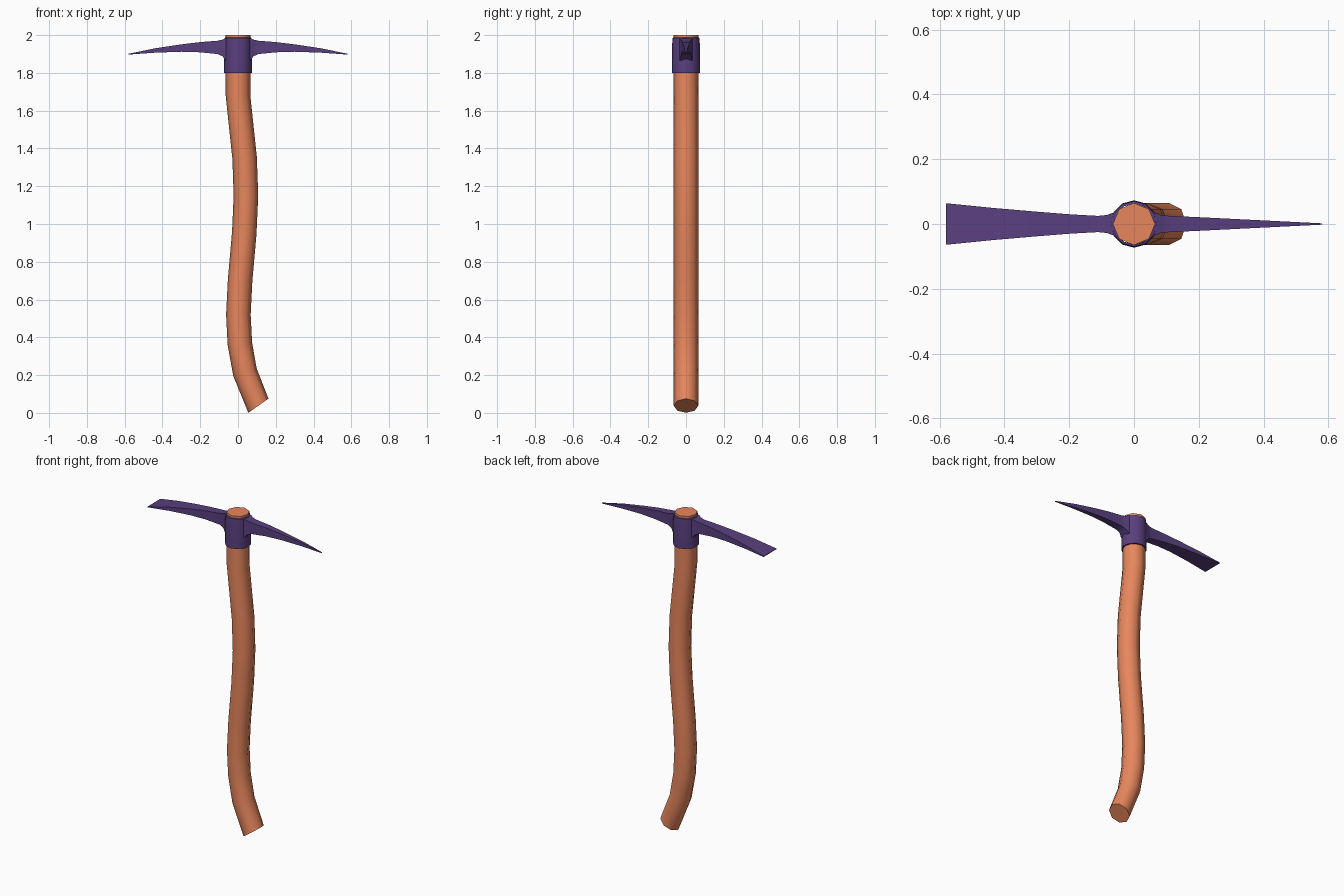
import bpy, bmesh, math
from mathutils import Vector

if "Cube" in bpy.data.objects:
    bpy.data.objects.remove(bpy.data.objects["Cube"])


def material(name, color):
    m = bpy.data.materials.new(name)
    m.diffuse_color = (*color, 1)
    m.use_nodes = True
    m.node_tree.nodes["Principled BSDF"].inputs["Base Color"].default_value = m.diffuse_color
    return m


def loft(bm, rings, caps=True):
    """Skin a list of equal-length point rings."""
    vs = [[bm.verts.new(p) for p in ring] for ring in rings]
    n = len(vs[0])
    for a, b in zip(vs, vs[1:]):
        for i in range(n):
            j = (i + 1) % n
            bm.faces.new((a[i], a[j], b[j], b[i]))
    if caps:
        bm.faces.new(vs[0])
        bm.faces.new(vs[-1])


def finish(bm, name, mat, angle):
    bmesh.ops.recalc_face_normals(bm, faces=bm.faces)
    me = bpy.data.meshes.new(name)
    bm.to_mesh(me)
    bm.free()
    ob = bpy.data.objects.new(name, me)
    bpy.context.collection.objects.link(ob)
    me.materials.append(mat)
    bpy.ops.object.select_all(action='DESELECT')
    ob.select_set(True)
    bpy.context.view_layer.objects.active = ob
    bpy.ops.object.shade_smooth_by_angle(angle=math.radians(angle))
    return ob


def circle(r, n, z):
    return [(r * math.cos(i * math.tau / n), r * math.sin(i * math.tau / n), z)
            for i in range(n)]


wood = material("wood", (0.80, 0.24, 0.11))
metal = material("metal", (0.10, 0.05, 0.21))

# Handle: octagonal tube, (centre x, centre z, ring tilt in degrees)
path = [(0, 2.0, 0), (0, 1.68, 2), (0.035, 1.35, 5), (0.042, 1.15, 0),
        (0.033, 0.95, -5), (0.011, 0.7, -5), (0.002, 0.52, 0),
        (0.010, 0.365, 6), (0.037, 0.215, 18), (0.108, 0.038, 35)]
rings = []
for cx, cz, tilt in path:
    t = math.radians(tilt)
    rings.append([Vector((cx + x * math.cos(t), y, cz + x * math.sin(t)))
                  for x, y, _ in circle(0.065, 8, 0)])
bm = bmesh.new()
loft(bm, rings)
finish(bm, "handle", wood, 50)

# Collar: twelve-sided sleeve around the top of the handle
bm = bmesh.new()
loft(bm, [circle(0.063, 12, 1.8), circle(0.073, 12, 1.8), circle(0.073, 12, 1.955),
          circle(0.070, 12, 1.985), circle(0.063, 12, 1.988)], caps=False)
finish(bm, "collar", metal, 40)

# Blades: rectangular sections (distance, bottom z, top z, half width)
root = [(0.05, 1.855, 1.985, 0.036), (0.068, 1.868, 1.983, 0.034),
        (0.082, 1.888, 1.976, 0.028), (0.11, 1.90, 1.97, 0.025)]
adze = root + [(0.20, 1.909, 1.963, 0.030), (0.30, 1.912, 1.951, 0.038),
               (0.44, 1.907, 1.930, 0.050), (0.58, 1.897, 1.901, 0.064)]
pick = root + [(0.20, 1.909, 1.963, 0.021), (0.30, 1.912, 1.951, 0.016),
               (0.44, 1.907, 1.930, 0.009), (0.58, 1.897, 1.901, 0.002)]
for name, side, sections in (("adze_blade", -1, adze), ("pick_point", 1, pick)):
    bm = bmesh.new()
    loft(bm, [[(side * x, -w, lo), (side * x, w, lo), (side * x, w, hi), (side * x, -w, hi)]
              for x, lo, hi, w in sections])
    finish(bm, name, metal, 40)
